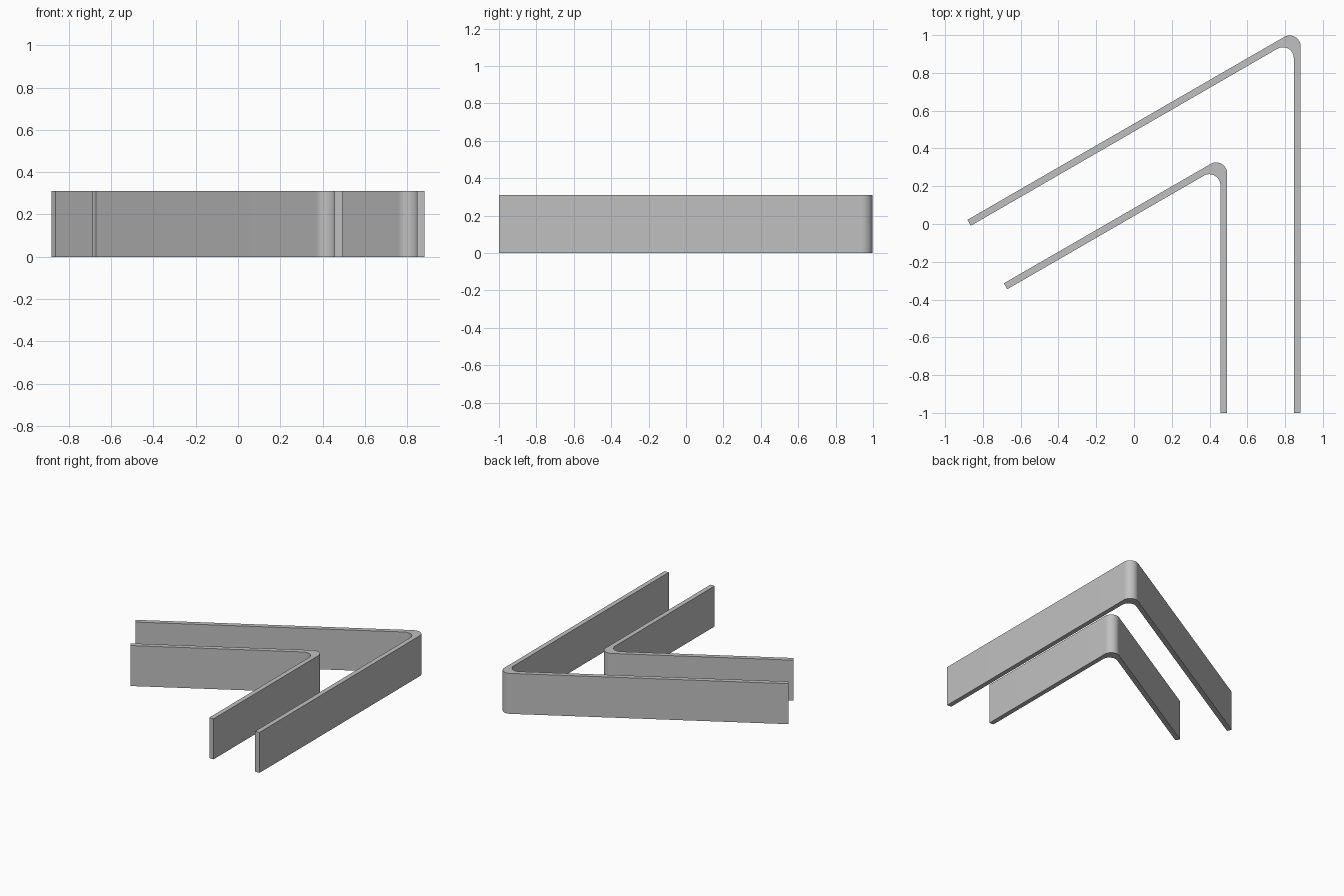
import bpy, bmesh, math
from mathutils import Vector

if "Cube" in bpy.data.objects:
    bpy.data.objects.remove(bpy.data.objects["Cube"])

HEIGHT, THICK, RADIUS, STEPS = 0.31, 0.036, 0.058, 16
ARM = Vector((-math.cos(math.radians(30)), -math.sin(math.radians(30))))
NORMAL = Vector((ARM.y, -ARM.x))  # outward from the slanted arm

grey = bpy.data.materials.new("plain_grey")
grey.use_nodes = True
grey.diffuse_color = (0.53, 0.53, 0.53, 1)
grey.node_tree.nodes["Principled BSDF"].inputs["Base Color"].default_value = grey.diffuse_color


def rounded_corner(x, offset):
    """Arc joining the straight face at x to the slanted face at offset."""
    cx = x - RADIUS
    cy = (offset - RADIUS - NORMAL.x * cx) / NORMAL.y
    angles = [math.radians(120 * i / STEPS) for i in range(STEPS + 1)]
    return [Vector((cx + RADIUS * math.cos(a), cy + RADIUS * math.sin(a))) for a in angles]


def bent_wall(name, x, slant_end):
    """Extruded strip: straight arm to the front, rounded bend, slanted arm."""
    end = Vector(slant_end)
    offset = end.dot(NORMAL)
    outer = [Vector((x, -1)), *rounded_corner(x, offset), end]
    inner = [Vector((x - THICK, -1)), *rounded_corner(x - THICK, offset - THICK),
             end - NORMAL * THICK]
    bm = bmesh.new()
    face = bm.faces.new([bm.verts.new((p.x, p.y, 0)) for p in outer + inner[::-1]])
    top = bmesh.ops.extrude_face_region(bm, geom=[face])["geom"]
    bmesh.ops.translate(bm, vec=(0, 0, HEIGHT),
                        verts=[v for v in top if isinstance(v, bmesh.types.BMVert)])
    bmesh.ops.recalc_face_normals(bm, faces=bm.faces)
    mesh = bpy.data.meshes.new(name)
    bm.to_mesh(mesh)
    bm.free()
    mesh.materials.append(grey)
    wall = bpy.data.objects.new(name, mesh)
    bpy.context.collection.objects.link(wall)
    bpy.ops.object.select_all(action="DESELECT")
    wall.select_set(True)
    bpy.context.view_layer.objects.active = wall
    bpy.ops.object.shade_smooth_by_angle(angle=math.radians(30))


bent_wall("outer_bent_wall", 0.882, (-0.882, 0.022))
bent_wall("inner_bent_wall", 0.493, (-0.689, -0.314))
